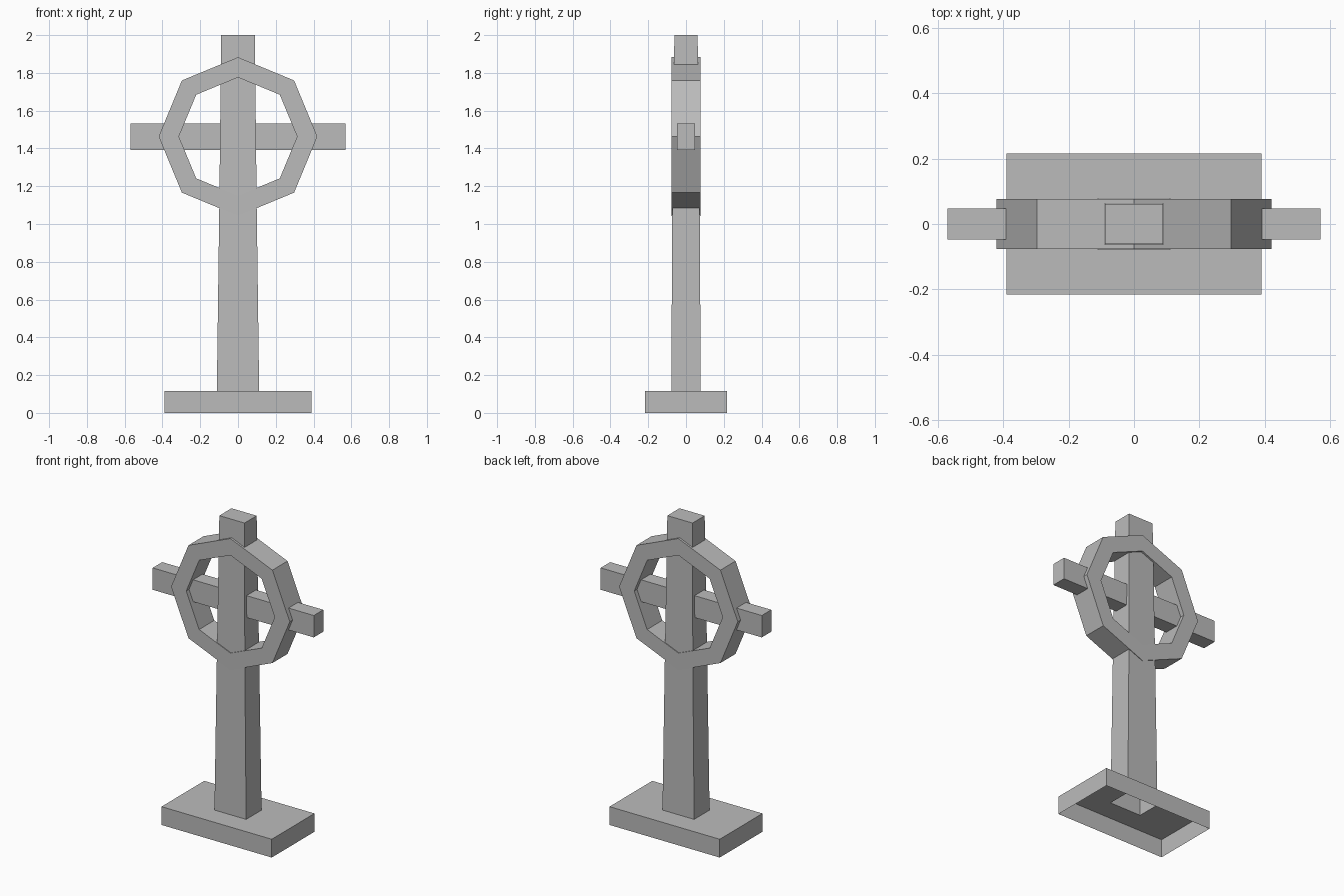
import bpy, bmesh, math

cube = bpy.data.objects.get("Cube")
if cube:
    bpy.data.objects.remove(cube, do_unlink=True)

GREY = (0.5, 0.5, 0.5, 1)
stone = bpy.data.materials.new("grey_stone")
stone.use_nodes = True
stone.diffuse_color = GREY
stone.node_tree.nodes["Principled BSDF"].inputs["Base Color"].default_value = GREY


def finish(name, bm):
    mesh = bpy.data.meshes.new(name)
    bm.to_mesh(mesh)
    bm.free()
    mesh.materials.append(stone)
    obj = bpy.data.objects.new(name, mesh)
    bpy.context.collection.objects.link(obj)
    return obj


def rectangle(bm, hx, hy, z):
    corners = ((-1, -1), (1, -1), (1, 1), (-1, 1))
    return [bm.verts.new((sx * hx, sy * hy, z)) for sx, sy in corners]


def bridge(bm, a, b):
    n = len(a)
    for i in range(n):
        j = (i + 1) % n
        bm.faces.new((a[i], a[j], b[j], b[i]))


def loft(name, sections):
    """Rectangular sections joined upwards, open below, capped at the end."""
    bm = bmesh.new()
    rings = [rectangle(bm, *s) for s in sections]
    for a, b in zip(rings, rings[1:]):
        bridge(bm, a, b)
    return bm, rings


# Plinth: hollow underneath, with a hole in its top where the post rises
bm, rings = loft("plinth", [(0.39, 0.216, 0), (0.39, 0.216, 0.117), (0.112, 0.078, 0.117)])
finish("plinth", bm)

# Tapered post, open at its foot
bm, rings = loft("post", [(0.112, 0.078, 0.117), (0.099, 0.0725, 1.1), (0.089, 0.0615, 2)])
bm.faces.new(rings[-1])
finish("post", bm)

# Crossbar
bm = bmesh.new()
bmesh.ops.create_cube(bm, size=1)
for v in bm.verts:
    v.co.x *= 1.14
    v.co.y *= 0.096
    v.co.z = v.co.z * 0.14 + 1.462
finish("crossbar", bm)


# Octagonal ring around the crossing
def octagon(bm, radius, y):
    angles = [math.tau * i / 8 for i in range(8)]
    return [bm.verts.new((radius * math.cos(a), y, 1.463 + radius * math.sin(a))) for a in angles]


bm = bmesh.new()
depth = 0.0765
loops = [octagon(bm, r, y) for r, y in
         ((0.42, -depth), (0.42, depth), (0.313, depth), (0.313, -depth))]
for a, b in zip(loops, loops[1:] + loops[:1]):
    bridge(bm, a, b)
bmesh.ops.recalc_face_normals(bm, faces=bm.faces)
finish("ring", bm)
